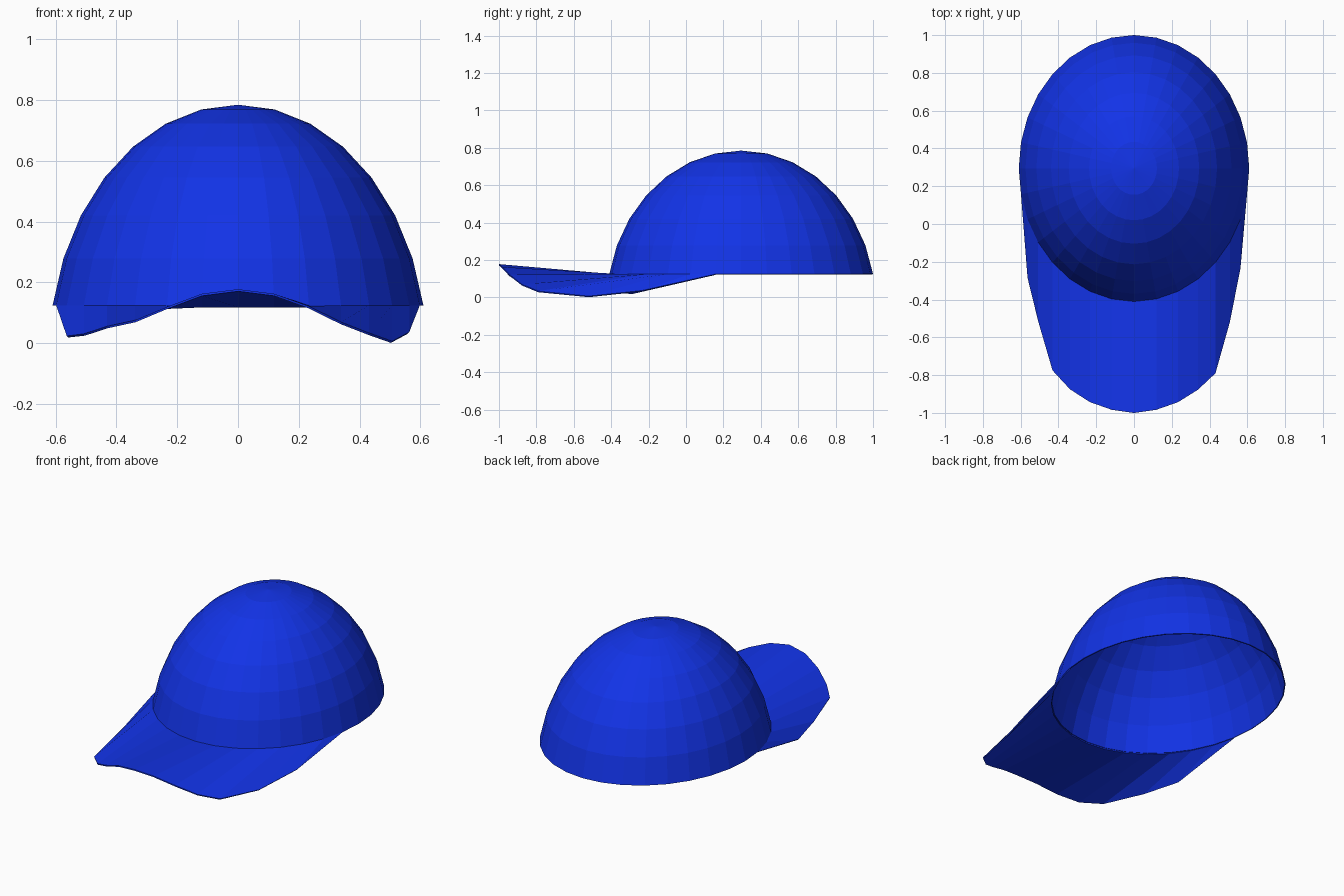
import bpy, bmesh, math

if "Cube" in bpy.data.objects:
    bpy.data.objects.remove(bpy.data.objects["Cube"])

blue = bpy.data.materials.new("cap blue")
blue.diffuse_color = (0.006, 0.033, 0.80, 1)
blue.use_nodes = True
blue.node_tree.nodes["Principled BSDF"].inputs["Base Color"].default_value = blue.diffuse_color

# Crown ellipsoid: centre, radii, and angular step (32 sides)
CY, CZ = 0.295, -0.035
RX, RY, RZ = 0.622, 0.719, 0.82
STEP = math.pi / 16


def crown_point(ring, k):
    """Point on the crown; k = 0 is the front, positive k towards +x."""
    e, a = ring * STEP, k * STEP
    return (RX * math.cos(e) * math.sin(a),
            CY - RY * math.cos(e) * math.cos(a),
            CZ + RZ * math.sin(e))


def finish(bm, name, thickness):
    mesh = bpy.data.meshes.new(name)
    bm.to_mesh(mesh)
    bm.free()
    obj = bpy.data.objects.new(name, mesh)
    bpy.context.collection.objects.link(obj)
    mesh.materials.append(blue)
    mod = obj.modifiers.new("cloth thickness", 'SOLIDIFY')
    mod.thickness = thickness
    mod.offset = -1
    return obj


# Crown: open dome starting one ring above the equator
bm = bmesh.new()
rings = [[bm.verts.new(crown_point(r, k)) for k in range(32)] for r in range(1, 8)]
for low, high in zip(rings, rings[1:]):
    for k in range(32):
        n = (k + 1) % 32
        bm.faces.new((low[k], low[n], high[n], high[k]))
top = bm.verts.new((0, CY, CZ + RZ))
for k in range(32):
    bm.faces.new((rings[-1][k], rings[-1][(k + 1) % 32], top))
finish(bm, "crown", 0.006)

# Brim: front of the crown's bottom ring bridged to a curved outer edge (y, z)
centre = [(-1.0, 0.178)]
right = [(-0.983, 0.163), (-0.943, 0.122), (-0.877, 0.070),
         (-0.790, 0.034), (-0.520, 0.007), (-0.235, 0.037)]
left = [(-0.983, 0.163), (-0.943, 0.120), (-0.875, 0.076),
        (-0.775, 0.056), (-0.515, 0.031), (-0.285, 0.024)]
edge = left[::-1] + centre + right

bm = bmesh.new()
inner = [bm.verts.new(crown_point(1, k)) for k in range(-7, 8)]
outer = [bm.verts.new((crown_point(1, k)[0], y, z))
         for k, (y, z) in zip(range(-6, 7), edge)]
outer = [inner[0]] + outer + [inner[-1]]
for i in range(14):
    loop = (outer[i], outer[i + 1], inner[i + 1], inner[i])
    bm.faces.new(list(dict.fromkeys(loop)))
finish(bm, "brim", 0.007)
